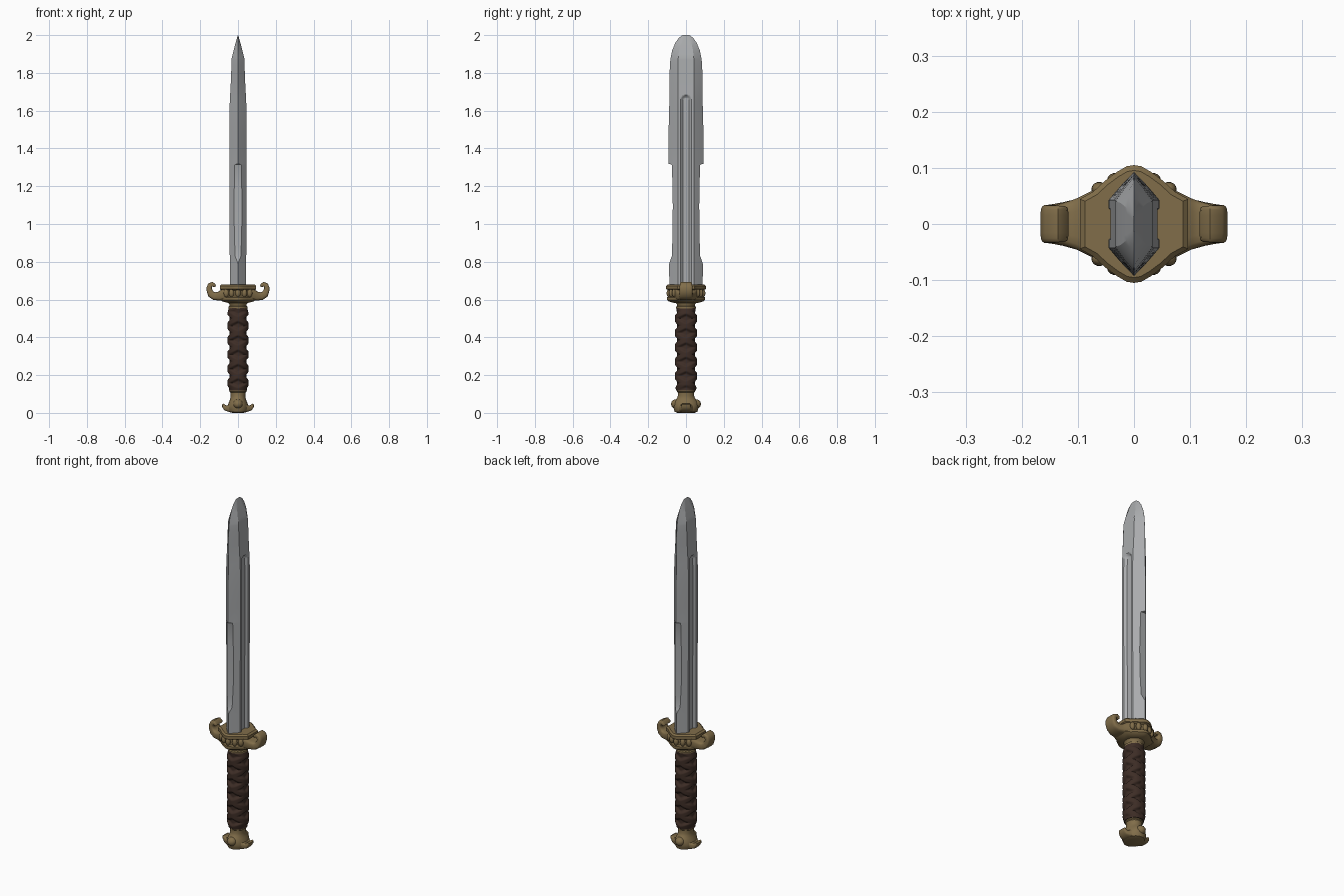
import bpy, bmesh, math
from mathutils import Vector

if "Cube" in bpy.data.objects:
    bpy.data.objects.remove(bpy.data.objects["Cube"])


def material(name, rgb):
    m = bpy.data.materials.new(name)
    m.diffuse_color = (*rgb, 1)
    m.use_nodes = True
    m.node_tree.nodes["Principled BSDF"].inputs["Base Color"].default_value = m.diffuse_color
    return m


STEEL = material("steel", (0.40, 0.41, 0.42))
BRASS = material("aged brass", (0.22, 0.155, 0.068))
LEATHER = material("dark leather", (0.047, 0.026, 0.019))


def loft(name, rings, mat, angle=35):
    """Skin a list of closed rings, cap both ends."""
    bm = bmesh.new()
    vs = [[bm.verts.new(p) for p in r] for r in rings]
    n = len(rings[0])
    for a, b in zip(vs, vs[1:]):
        for i in range(n):
            j = (i + 1) % n
            bm.faces.new((a[i], a[j], b[j], b[i]))
    bm.faces.new(vs[0][::-1])
    bm.faces.new(vs[-1])
    bmesh.ops.recalc_face_normals(bm, faces=bm.faces)
    me = bpy.data.meshes.new(name)
    bm.to_mesh(me)
    bm.free()
    me.materials.append(mat)
    ob = bpy.data.objects.new(name, me)
    bpy.context.collection.objects.link(ob)
    bpy.ops.object.select_all(action='DESELECT')
    ob.select_set(True)
    bpy.context.view_layer.objects.active = ob
    bpy.ops.object.shade_smooth_by_angle(angle=math.radians(angle))
    return ob


def interp(table, z):
    for (a, p), (b, q) in zip(table, table[1:]):
        if z <= b:
            return p + (q - p) * max(0, (z - a) / (b - a))
    return table[-1][1]


def oval(z, rx, ry, n=40):
    return [(rx * math.cos(2 * math.pi * i / n), ry * math.sin(2 * math.pi * i / n), z) for i in range(n)]


def sweep(name, path, side, mat):
    """Rounded bar along an xz path of (x, z, half thickness, half width in y)."""
    pts = [Vector((p[0], p[1])) for p in path]
    rings = []
    for i, (x, z, h, w) in enumerate(path):
        t = (pts[min(i + 1, len(pts) - 1)] - pts[max(i - 1, 0)]).normalized()
        ring = []
        for k in range(16):
            a = 2 * math.pi * (k + 0.5) / 16
            c, s = math.cos(a), math.sin(a)
            u = math.copysign(abs(c) ** 0.45, c) * w
            v = math.copysign(abs(s) ** 0.45, s) * h
            ring.append((side * (x - t.y * v), u, z + t.x * v))
        rings.append(ring)
    return loft(name, rings, mat, 50)


def ball(name, loc, scale, mat):
    n = 8
    x, y, z = loc
    rings = []
    for i in range(n + 1):
        a = math.pi * (0.02 + 0.96 * i / n)
        rings.append([(x + p[0], y + p[1], z - scale[2] * math.cos(a))
                      for p in oval(0, scale[0] * math.sin(a), scale[1] * math.sin(a), 14)])
    return loft(name, rings, mat, 60)


# Blade: hexagonal section with fuller, notched edges and a wedge tip
thick = [(0.6, 0.043), (1.3, 0.045), (1.62, 0.045), (1.75, 0.038), (1.88, 0.033), (1.94, 0.018), (2.0, 0.001)]
outline = [(0.6, 0.088), (1.32, 0.092), (1.5, 0.092), (1.65, 0.088), (1.8, 0.087), (1.87, 0.083), (1.92, 0.073),
           (1.96, 0.056), (1.985, 0.038), (2.0, 0.018)]
notch = [(0.79, 1.0), (0.80, 0.086), (0.83, 0.075), (0.95, 0.071), (1.1, 0.070), (1.31, 0.074),
         (1.315, 0.076), (1.318, 1.0)]


def blade_ring(z):
    full = interp(outline, z)
    w = min(full, interp(notch, z))
    t = interp(thick, z)
    s = min(1, full / 0.085)
    flat = 0.043 * s
    half = [0, 0.008, 0.015, 0.020, 0.024, 0.028]
    cols = [c * s for c in half] + [flat, flat + (w - flat) * 0.5, w]
    ys = [-c for c in cols[:0:-1]] + cols

    def x_at(y):
        x = t * min(1, max(0.01, (full - abs(y)) / (full - flat))) ** 0.9
        d = math.hypot(y, max(0, z - 1.655)) / 0.028
        if d < 1:
            x -= 0.012 * min(1, (1 - d) * 2.2)
        return x
    return [(x_at(y), y, z) for y in ys] + [(-x_at(y), y, z) for y in ys[::-1]]


zs = [0.62, 0.7, 0.785, 0.79, 0.80, 0.815, 0.83, 0.89, 0.95, 1.1, 1.2, 1.31, 1.315, 1.318, 1.4, 1.5, 1.6, 1.65]
zs += [1.655 + 0.004 * i for i in range(9)]
zs += [1.72, 1.75, 1.8, 1.84, 1.87, 1.88, 1.9, 1.92, 1.94, 1.96, 1.973, 1.985, 1.993, 2.0]
loft("blade", [blade_ring(z) for z in zs], STEEL, 22)

# Guard body: pointed plan, waisted height
plan = [(0.112, 0.045), (0.085, 0.058), (0.06, 0.078), (0.035, 0.094), (0.015, 0.104)]
quarter = plan + [(0, 0.106)]
upper = quarter + [(-x, y) for x, y in plan[::-1]]
ring = upper + [(x, -y) for x, y in upper[::-1]]
levels = [(0.583, 0.5, 0.62), (0.59, 0.75, 0.86), (0.598, 0.84, 0.95), (0.612, 0.84, 0.95), (0.618, 0.78, 0.85),
          (0.648, 0.78, 0.85), (0.655, 0.86, 0.99), (0.672, 0.86, 0.99), (0.68, 0.78, 0.9), (0.68, 0.4, 0.5)]
loft("guard_body", [[(x * sx, y * sy, z) for x, y in ring] for z, sx, sy in levels], BRASS, 40)

# Curled guard arms
arm = [(0.03, 0.632, 0.036, 0.075), (0.075, 0.627, 0.032, 0.058), (0.1, 0.618, 0.024, 0.046),
       (0.125, 0.618, 0.021, 0.039), (0.142, 0.628, 0.019, 0.035), (0.15, 0.645, 0.016, 0.034),
       (0.153, 0.662, 0.014, 0.034), (0.147, 0.676, 0.014, 0.033), (0.136, 0.681, 0.013, 0.033),
       (0.126, 0.675, 0.010, 0.032), (0.122, 0.668, 0.006, 0.030)]
foot = [(0.02, 0.03, 0.024, 0.05), (0.05, 0.024, 0.019, 0.036), (0.066, 0.026, 0.014, 0.028),
        (0.075, 0.036, 0.010, 0.025), (0.080, 0.047, 0.006, 0.022)]
for side, label in ((1, "right"), (-1, "left")):
    sweep("guard_arm_" + label, arm, side, BRASS)
    sweep("pommel_horn_" + label, foot, side, BRASS)

# Carved scrolls around the guard and side bosses on the pommel
for sy in (-1, 1):
    for x, y in ((0.0, 0.09), (0.034, 0.078), (-0.034, 0.078), (0.062, 0.062), (-0.062, 0.062)):
        ball("guard_scroll", (x, sy * y, 0.634), (0.014, 0.013, 0.022), BRASS)
    ball("pommel_boss", (0, sy * 0.052, 0.047), (0.026, 0.028, 0.025), BRASS)

# Collar between guard and grip
loft("collar", [oval(*p) for p in ((0.55, .044, .046), (0.553, .05, .052), (0.562, .05, .052), (0.566, .045, .047),
                                   (0.575, .046, .048), (0.59, .056, .06))], BRASS)

# Grip: oval with crossing leather wraps
grip = []
for i in range(111):
    z = 0.118 + 0.438 * i / 110
    end = min(1, (z - 0.118) / 0.03, (0.556 - z) / 0.03)
    r = []
    for j in range(56):
        a = 2 * math.pi * j / 56
        k = 2 * math.pi * (z - 0.195) / 0.076
        wrap = max(math.cos(k + 2 * a + math.pi), math.cos(k - 2 * a + math.pi))
        b = 0.010 * end * max(-0.5, min(0.75, wrap * 1.3))
        r.append(((0.049 + b) * math.cos(a), (0.052 + b) * math.sin(a), z))
    grip.append(r)
loft("grip", grip, LEATHER, 60)

# Pommel
loft("pommel", [oval(*p) for p in ((0, .03, .045), (0.006, .05, .06), (0.02, .058, .064), (0.035, .056, .067),
                                   (0.052, .05, .066), (0.066, .044, .058), (0.078, .04, .048), (0.09, .039, .043),
                                   (0.108, .041, .043), (0.112, .046, .047), (0.123, .046, .047),
                                   (0.126, .04, .04))], BRASS)
